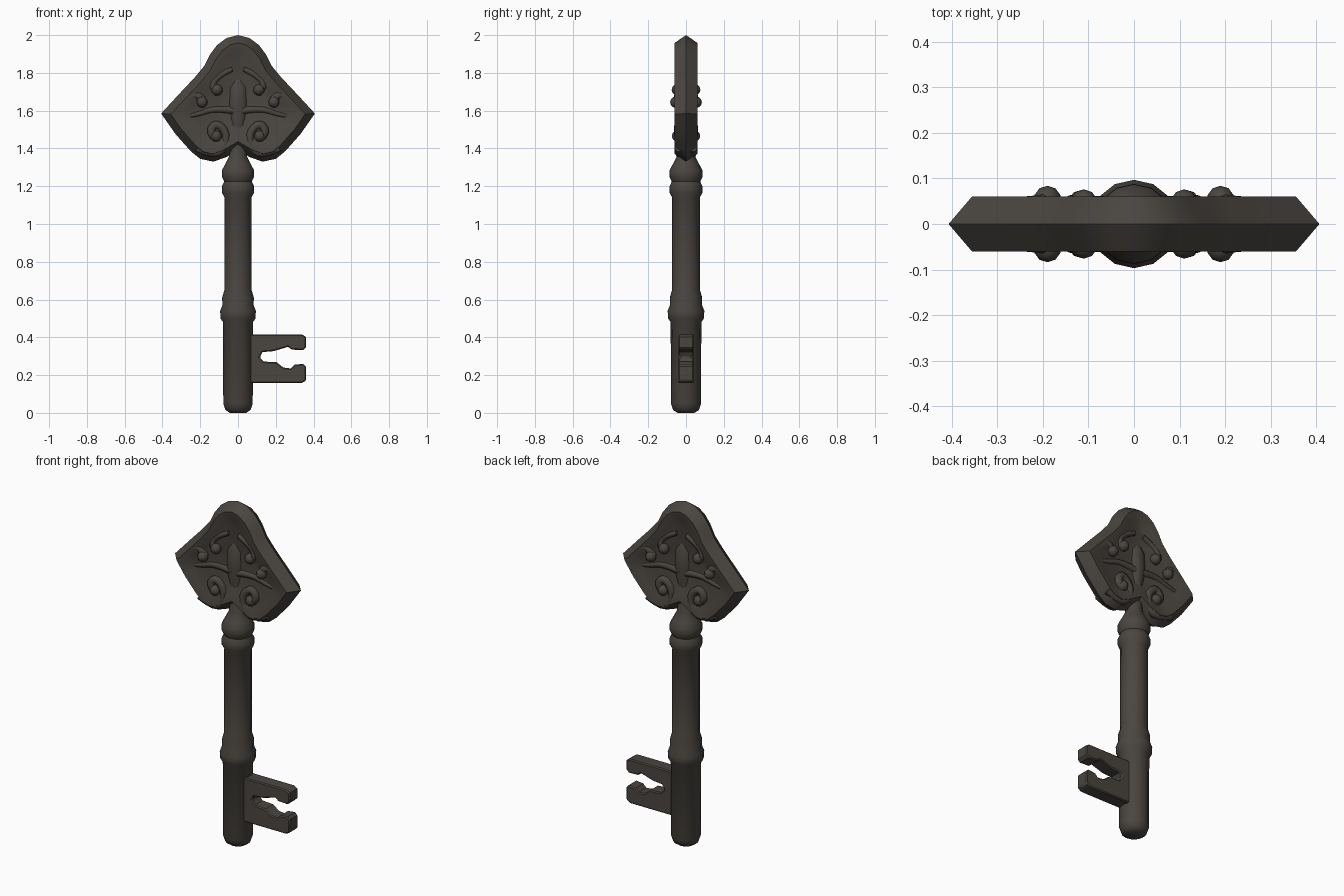
import bpy, bmesh, math
from mathutils import Vector

cube = bpy.data.objects.get("Cube")
if cube:
    bpy.data.objects.remove(cube, do_unlink=True)

iron = bpy.data.materials.new("dark iron")
iron.use_nodes = True
COLOR = (0.068, 0.06, 0.051, 1)
iron.diffuse_color = COLOR
iron.node_tree.nodes["Principled BSDF"].inputs["Base Color"].default_value = COLOR


def finish(bm, name, angle=50):
    bmesh.ops.recalc_face_normals(bm, faces=bm.faces)
    mesh = bpy.data.meshes.new(name)
    bm.to_mesh(mesh)
    bm.free()
    mesh.materials.append(iron)
    ob = bpy.data.objects.new(name, mesh)
    bpy.context.collection.objects.link(ob)
    bpy.ops.object.select_all(action='DESELECT')
    ob.select_set(True)
    bpy.context.view_layer.objects.active = ob
    bpy.ops.object.shade_smooth_by_angle(angle=math.radians(angle))
    return ob


def skin(bm, rings):
    """Bridge closed rings of equal size and cap both ends."""
    loops = [[bm.verts.new(p) for p in ring] for ring in rings]
    n = len(loops[0])
    for a, b in zip(loops, loops[1:]):
        for i in range(n):
            j = (i + 1) % n
            bm.faces.new((a[i], a[j], b[j], b[i]))
    bm.faces.new(loops[0])
    bm.faces.new(loops[-1])


def lathe(name, profile, sides, depth=1.0):
    bm = bmesh.new()
    turns = [math.tau * (i + 0.5) / sides for i in range(sides)]
    skin(bm, [[(r * math.cos(t), r * depth * math.sin(t), z) for t in turns]
              for r, z in profile])
    return finish(bm, name)


def inset(points, amount):
    """Move a clockwise outline inwards with limited mitres."""
    out = []
    for i, p in enumerate(points):
        d1 = (p - points[i - 1]).normalized()
        d2 = (points[(i + 1) % len(points)] - p).normalized()
        n = (Vector((d1.y, -d1.x)) + Vector((d2.y, -d2.x))).normalized()
        mitre = min(1.3, 1 / max(0.3, n.dot(Vector((d1.y, -d1.x)))))
        out.append(p + n * amount * mitre)
    return out


# Turned shaft with its collars
lathe("shaft", [(.045, 0), (.068, .015), (.08, .05), (.081, .48), (.095, .5),
                (.097, .54), (.085, .57), (.086, .61), (.074, .65),
                (.073, 1.14), (.087, 1.165), (.087, 1.2), (.075, 1.225),
                (.088, 1.25), (.087, 1.285), (.068, 1.32), (.048, 1.36),
                (.042, 1.42)], 14)

# Raised stem running up the middle of the bow
lathe("bow_stem", [(.044, 1.34), (.038, 1.42), (.045, 1.52), (.06, 1.62),
                   (.055, 1.72), (.03, 1.78), (.008, 1.81)], 12, 1.0)

# Bow: ridged edge, rounded rim and sunken panels
half = [(.06, 1.985), (.11, 1.948), (.15, 1.895), (.18, 1.835), (.23, 1.775),
        (.31, 1.69), (.407, 1.585), (.33, 1.475), (.25, 1.385), (.2, 1.345),
        (.13, 1.33), (.06, 1.355)]
outline = [Vector((0, 2))] + [Vector(p) for p in half] + [Vector((0, 1.39))]
outline += [Vector((-x, z)) for x, z in reversed(half)]
section = [(.125, .036), (.085, .052), (.04, .06), (0, 0)]
steps = [(d, -y) for d, y in section] + [(d, y) for d, y in section[-2::-1]]
bm = bmesh.new()
skin(bm, [[(p.x, y, p.y) for p in inset(outline, d)] for d, y in steps])
finish(bm, "bow", 45)


# Relief scrolls, mirrored to both sides and both faces
def relief(name, path, y, radii):
    for sx, side in ((1, "left"), (-1, "right")):
        for sy, face in ((-1, "front"), (1, "back")):
            cu = bpy.data.curves.new(name, 'CURVE')
            cu.dimensions = '3D'
            cu.bevel_depth = 1
            cu.bevel_resolution = 1
            cu.resolution_u = 3
            cu.use_fill_caps = True
            sp = cu.splines.new('NURBS')
            sp.points.add(len(path) - 1)
            sp.use_endpoint_u = True
            sp.order_u = 3
            for i, (pt, (x, z)) in enumerate(zip(sp.points, path)):
                f = i / (len(path) - 1)
                pt.co = (sx * x, sy * y, z, 1)
                pt.radius = radii[0] + (radii[1] - radii[0]) * f
            ob = bpy.data.objects.new(f"{name}_{side}_{face}", cu)
            bpy.context.collection.objects.link(ob)
            cu.materials.append(iron)


def knob(name, x, z, radius, y):
    for sx, side in ((1, "left"), (-1, "right")):
        for sy, face in ((-1, "front"), (1, "back")):
            bm = bmesh.new()
            bmesh.ops.create_uvsphere(bm, u_segments=10, v_segments=6, radius=radius)
            bmesh.ops.translate(bm, verts=bm.verts, vec=(sx * x, sy * y, z))
            finish(bm, f"{name}_{side}_{face}", 70)


relief("lower_scroll", [(.22, 1.4), (.13, 1.36), (.065, 1.4), (.06, 1.49),
                        (.12, 1.54), (.155, 1.48), (.115, 1.455)], .038, (.02, .026))
relief("leaf_scroll", [(.31, 1.58), (.27, 1.66), (.21, 1.7), (.185, 1.645)],
       .04, (.014, .027))
relief("upper_scroll", [(.03, 1.82), (.1, 1.79), (.15, 1.73), (.105, 1.695)],
       .038, (.014, .024))
relief("cross_vein", [(.02, 1.6), (.12, 1.615), (.21, 1.58), (.27, 1.57)],
       .032, (.022, .01))
knob("lower_knob", .115, 1.465, .03, .045)
knob("leaf_knob", .19, 1.645, .03, .054)
knob("upper_knob", .11, 1.71, .03, .046)

# Two-pronged bit
bit = [(.02, .415), (.34, .415), (.36, .402), (.36, .347), (.345, .332),
       (.285, .335), (.265, .35), (.19, .327), (.13, .322), (.115, .295),
       (.135, .272), (.205, .268), (.24, .24), (.28, .235), (.3, .255),
       (.345, .26), (.36, .245), (.36, .17), (.335, .157), (.02, .157)]
bm = bmesh.new()
skin(bm, [[(x, y, z) for x, z in bit] for y in (-.04, .04)])
ob = finish(bm, "bit", 35)
bev = ob.modifiers.new("soft_edges", 'BEVEL')
bev.width = .006
bev.segments = 1
bev.limit_method = 'ANGLE'
bev.angle_limit = math.radians(60)
